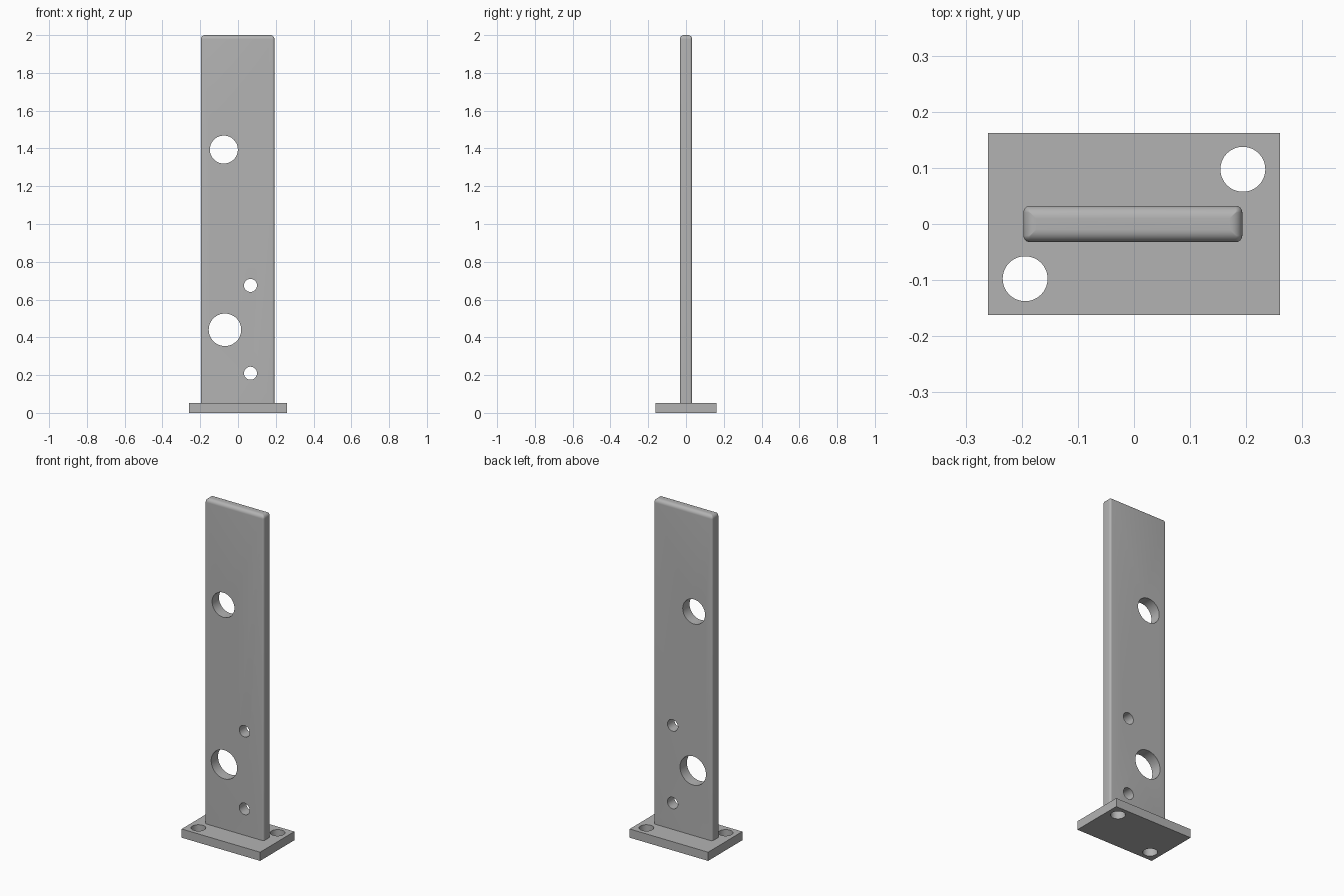
import bpy, bmesh, math
from mathutils import Vector

cube = bpy.data.objects.get("Cube")
if cube:
    bpy.data.objects.remove(cube, do_unlink=True)

grey = bpy.data.materials.new("plain grey")
grey.use_nodes = True
grey.diffuse_color = (0.45, 0.45, 0.45, 1)
grey.node_tree.nodes["Principled BSDF"].inputs["Base Color"].default_value = (0.45, 0.45, 0.45, 1)

BASE_TOP = 0.052


def add_object(name, bm):
    bmesh.ops.recalc_face_normals(bm, faces=bm.faces)
    mesh = bpy.data.meshes.new(name)
    bm.to_mesh(mesh)
    bm.free()
    mesh.materials.append(grey)
    obj = bpy.data.objects.new(name, mesh)
    bpy.context.collection.objects.link(obj)
    return obj


def drill(obj, name, centre, radius, axis):
    """Cut a round through hole along the given axis."""
    bm = bmesh.new()
    bmesh.ops.create_cone(bm, cap_ends=True, segments=64, radius1=radius, radius2=radius, depth=0.4)
    cutter = add_object(name, bm)
    cutter.location = centre
    cutter.rotation_euler = Vector(axis).to_track_quat("Z", "Y").to_euler()
    cutter.hide_render = True
    cutter.hide_viewport = True
    cutter.display_type = "WIRE"
    mod = obj.modifiers.new(name, "BOOLEAN")
    mod.operation = "DIFFERENCE"
    mod.solver = "EXACT"
    mod.object = cutter


def rounded_ring(bm, hx, hy, radius, z, steps=6):
    """One rounded rectangle section of the upright."""
    ring = []
    for quarter, (sx, sy) in enumerate([(1, 1), (-1, 1), (-1, -1), (1, -1)]):
        for i in range(steps + 1):
            a = (quarter + i / steps) * math.pi / 2
            ring.append(bm.verts.new((sx * (hx - radius) + radius * math.cos(a),
                                      sy * (hy - radius) + radius * math.sin(a), z)))
    return ring


# Base plate with two diagonal fixing holes
bm = bmesh.new()
bmesh.ops.create_cube(bm, size=1)
bmesh.ops.scale(bm, vec=(0.52, 0.324, BASE_TOP), verts=bm.verts)
bmesh.ops.translate(bm, vec=(0, 0, BASE_TOP / 2), verts=bm.verts)
base = add_object("base_plate", bm)
for side, label in ((1, "left"), (-1, "right")):
    drill(base, f"{label}_fixing_hole_cutter", (side * 0.194, side * 0.0975, 0), 0.04, (0, 0, 1))

# Upright: straight sides with rounded corners, then a rounded top edge
bm = bmesh.new()
fillet, corner, steps = 0.022, 0.012, 8
sections = [(0, BASE_TOP)]
for i in range(steps + 1):
    a = i / steps * math.pi / 2
    sections.append((fillet * (1 - math.cos(a)), 2 - fillet + fillet * math.sin(a)))
rings = [rounded_ring(bm, 0.195 - d, 0.0325 - d, max(corner - d, 0.0008), z) for d, z in sections]
for low, high in zip(rings, rings[1:]):
    for i in range(len(low)):
        j = (i + 1) % len(low)
        bm.faces.new((low[i], low[j], high[j], high[i]))
bm.faces.new(rings[0])
bm.faces.new(rings[-1])
upright = add_object("upright", bm)
upright.location.x = -0.002
holes = {"upper_hole": (-0.075, 1.394, 0.074), "lower_hole": (-0.069, 0.44, 0.086),
         "upper_bolt_hole": (0.066, 0.675, 0.0345), "lower_bolt_hole": (0.066, 0.21, 0.0345)}
for name, (x, z, r) in holes.items():
    drill(upright, name + "_cutter", (x, 0, z), r, (0, 1, 0))

# Apply the cuts, then smooth the rounded surfaces
bpy.context.view_layer.update()
for obj in (base, upright):
    graph = bpy.context.evaluated_depsgraph_get()
    cut_mesh = bpy.data.meshes.new_from_object(obj.evaluated_get(graph))
    cutters = [m.object for m in obj.modifiers]
    obj.modifiers.clear()
    obj.data = cut_mesh
    for cutter in cutters:
        bpy.data.objects.remove(cutter, do_unlink=True)
    bpy.ops.object.select_all(action="DESELECT")
    obj.select_set(True)
    bpy.context.view_layer.objects.active = obj
    bpy.ops.object.shade_smooth_by_angle(angle=math.radians(35))
